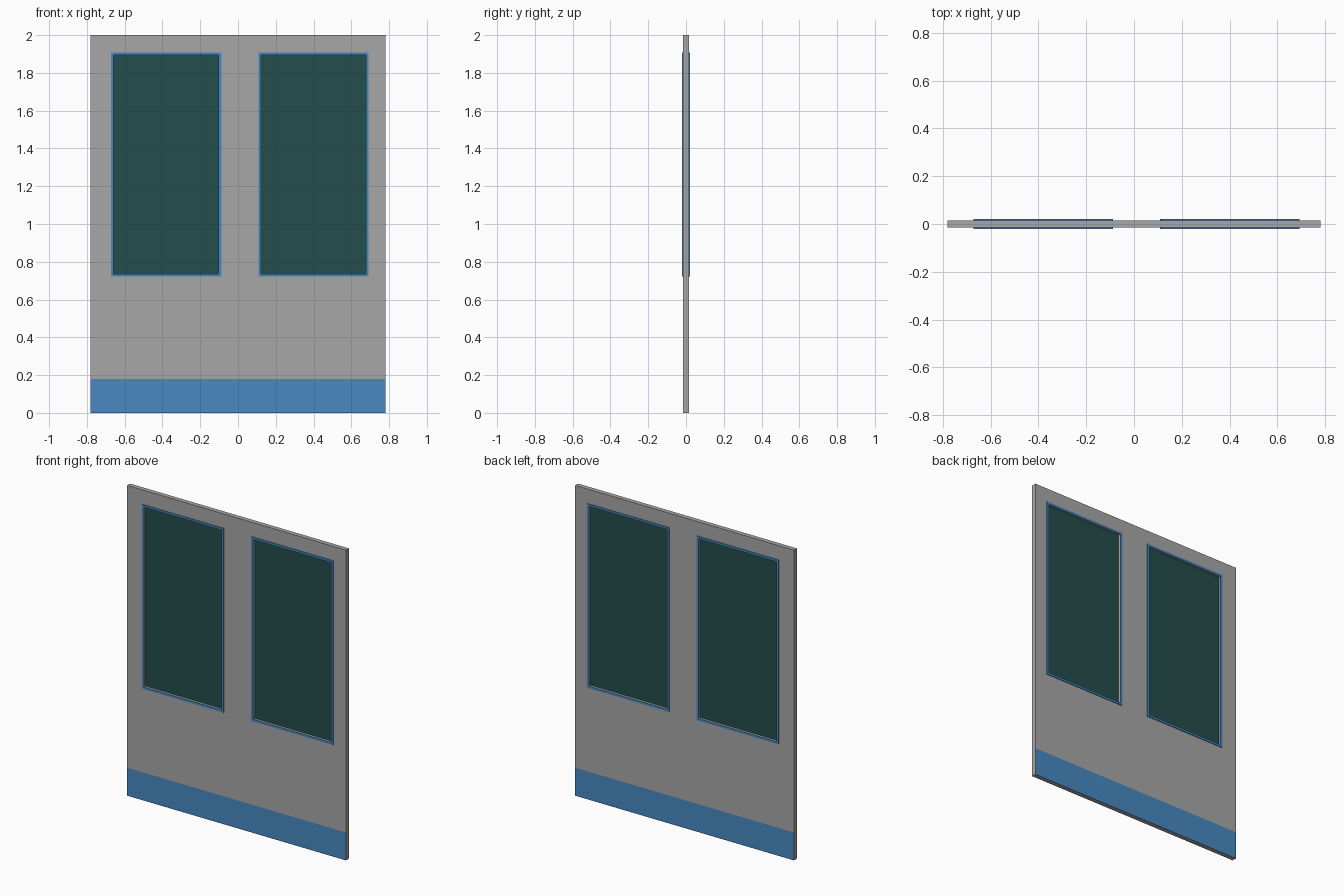
import bpy, bmesh

if "Cube" in bpy.data.objects:
    bpy.data.objects.remove(bpy.data.objects["Cube"])


def material(name, rgb):
    m = bpy.data.materials.new(name)
    m.diffuse_color = (*rgb, 1)
    m.use_nodes = True
    m.node_tree.nodes["Principled BSDF"].inputs["Base Color"].default_value = m.diffuse_color
    return m


GREY = material("grey_panel", (0.39, 0.39, 0.39))
BLUE = material("blue_trim", (0.063, 0.25, 0.54))
GLASS = material("dark_green_glass", (0.017, 0.075, 0.072))


def cell_slab(name, xs, zs, holes, y0, y1, mats):
    """Slab made of a grid of cells, leaving out the hole cells."""
    bm = bmesh.new()
    v = [[bm.verts.new((x, y0, z)) for z in zs] for x in xs]
    for i in range(len(xs) - 1):
        for k in range(len(zs) - 1):
            if (i, k) not in holes:
                bm.faces.new((v[i][k], v[i + 1][k], v[i + 1][k + 1], v[i][k + 1]))
    loose = [p for p in bm.verts if not p.link_faces]
    bmesh.ops.delete(bm, geom=loose, context='VERTS')
    ext = bmesh.ops.extrude_face_region(bm, geom=bm.faces[:], use_keep_orig=True)
    for p in ext["geom"]:
        if isinstance(p, bmesh.types.BMVert):
            p.co.y = y1
    bmesh.ops.recalc_face_normals(bm, faces=bm.faces[:])
    me = bpy.data.meshes.new(name)
    bm.to_mesh(me)
    bm.free()
    for m in mats:
        me.materials.append(m)
    ob = bpy.data.objects.new(name, me)
    bpy.context.collection.objects.link(ob)
    return ob


# Main dimensions
T = 0.015                                   # half thickness of the door
KICK = 0.18                                 # height of the blue kick band
Z0, Z1 = 0.735, 1.894                       # window opening
WINDOWS = {"left": (-0.658, -0.102), "right": (0.122, 0.678)}
RIM = 0.014                                 # width of the window trim

# Door panel with two window openings and a blue band on both faces
xs = [-0.78, *WINDOWS["left"], 0, *WINDOWS["right"], 0.78]
panel = cell_slab("door_panel", xs, [0, KICK, Z0, Z1, 2],
                  {(1, 2), (4, 2)}, -T, T, [GREY, BLUE])
for f in panel.data.polygons:
    if abs(f.normal.y) > 0.9 and f.center.z < KICK:
        f.material_index = 1

# Glass panes and raised trims on both faces
for side, (a, b) in WINDOWS.items():
    cell_slab(side + "_glass", [a, b], [Z0, Z1], set(), -0.003, 0.003, [GLASS])
    for face, s in (("front", -1), ("back", 1)):
        cell_slab(f"{side}_{face}_trim", [a - RIM, a, b, b + RIM],
                  [Z0 - RIM, Z0, Z1, Z1 + RIM], {(1, 1)},
                  s * T, s * 0.02, [BLUE])
